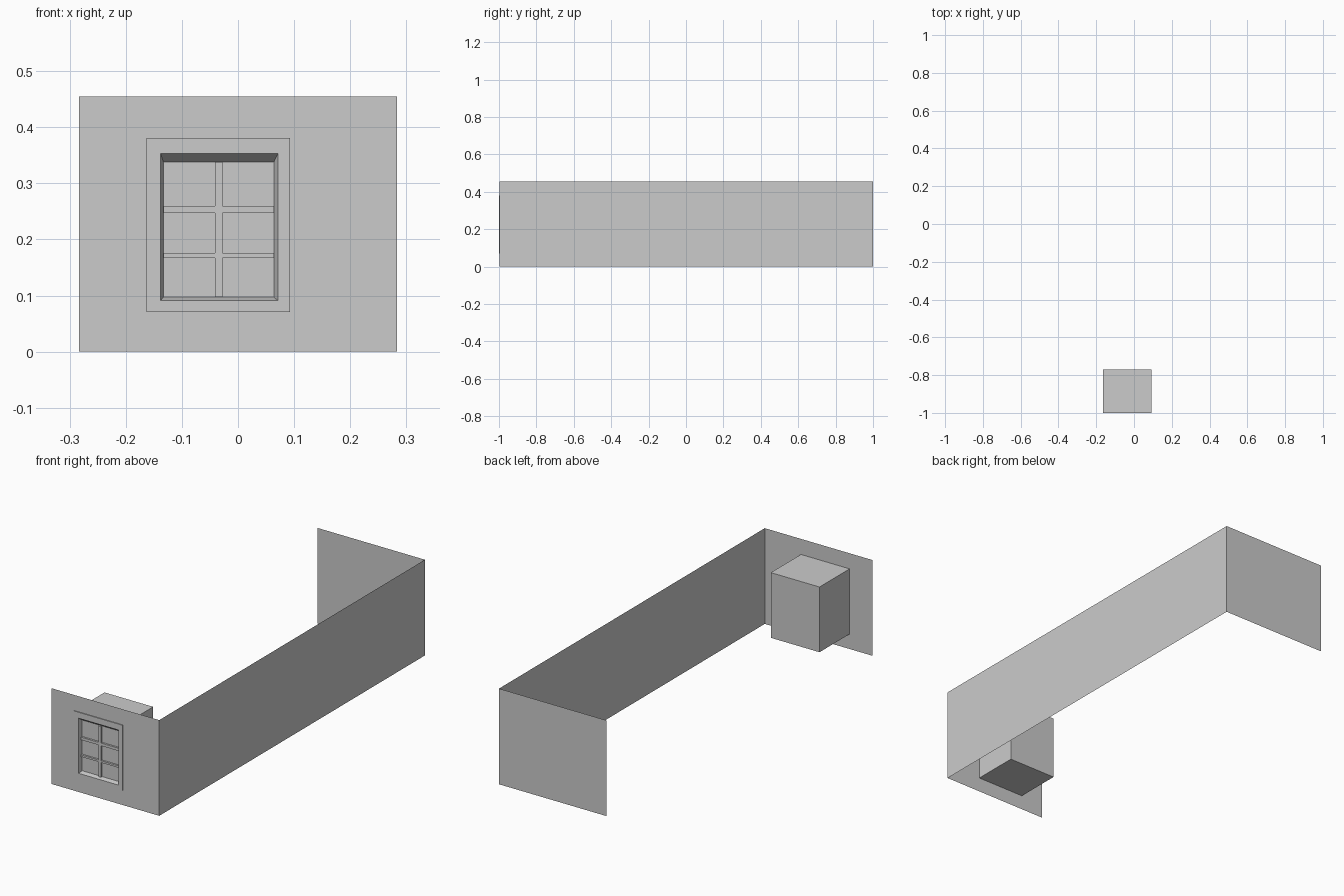
import bpy, bmesh

if "Cube" in bpy.data.objects:
    bpy.data.objects.remove(bpy.data.objects["Cube"])

W, H = 0.283, 0.455          # half width and height of the walls
Y0, Y1 = -0.996, 1.0         # front and back wall planes
OUTER = (-0.163, 0.093, 0.071, 0.381)
OPENING = (-0.138, 0.071, 0.091, 0.353)
PANES = (-0.133, 0.064, 0.097, 0.338)
GLASS_Y = -0.98


def finish(name, bm, recalc=False):
    if recalc:
        bmesh.ops.recalc_face_normals(bm, faces=bm.faces)
    mesh = bpy.data.meshes.new(name)
    bm.to_mesh(mesh)
    bm.free()
    obj = bpy.data.objects.new(name, mesh)
    bpy.context.collection.objects.link(obj)
    return obj


def skin(name, loops, cap_start=False, cap_end=False, recalc=False):
    """Bridge rectangles given as ((x0, x1, z0, z1), y)."""
    bm = bmesh.new()
    rings = []
    for (x0, x1, z0, z1), y in loops:
        corners = [(x0, z0), (x1, z0), (x1, z1), (x0, z1)]
        rings.append([bm.verts.new((x, y, z)) for x, z in corners])
    for a, b in zip(rings, rings[1:]):
        for i in range(4):
            j = (i + 1) % 4
            bm.faces.new((a[i], a[j], b[j], b[i]))
    if cap_start:
        bm.faces.new(rings[0][::-1])
    if cap_end:
        bm.faces.new(rings[-1])
    return finish(name, bm, recalc)


def bar(name, x0, x1, z0, z1, y0, y1):
    rect = (x0, x1, z0, z1)
    return skin(name, [(rect, y1), (rect, y0)], True, True, True)


# Front wall: thin sheet with the window cut out
skin("front_wall", [((-W, W, 0, H), Y0), (OUTER, Y0)])

# Side and back walls: one folded sheet
bm = bmesh.new()
path = [(W, Y0), (W, Y1), (-W, Y1)]
cols = [[bm.verts.new((x, y, z)) for z in (0, H)] for x, y in path]
for a, b in zip(cols, cols[1:]):
    bm.faces.new((a[0], b[0], b[1], a[1]))
finish("side_and_back_wall", bm)

# Window box: deep casing, tapered reveal and recessed glass
skin("window_box", [(OUTER, -0.77), (OUTER, -1.0), (OPENING, -1.0),
                    (PANES, GLASS_Y)], True, True, True)

# Glazing bars
BAR_Y = GLASS_Y - 0.009
bar("vertical_bar", -0.041, -0.028, PANES[2], PANES[3], BAR_Y, GLASS_Y)
for k, (z0, z1) in enumerate([(0.167, 0.176), (0.247, 0.260)]):
    for side, (x0, x1) in {"left": (PANES[0], -0.041),
                           "right": (-0.028, PANES[1])}.items():
        bar(f"crossbar_{side}_{k + 1}", x0, x1, z0, z1, BAR_Y, GLASS_Y)
